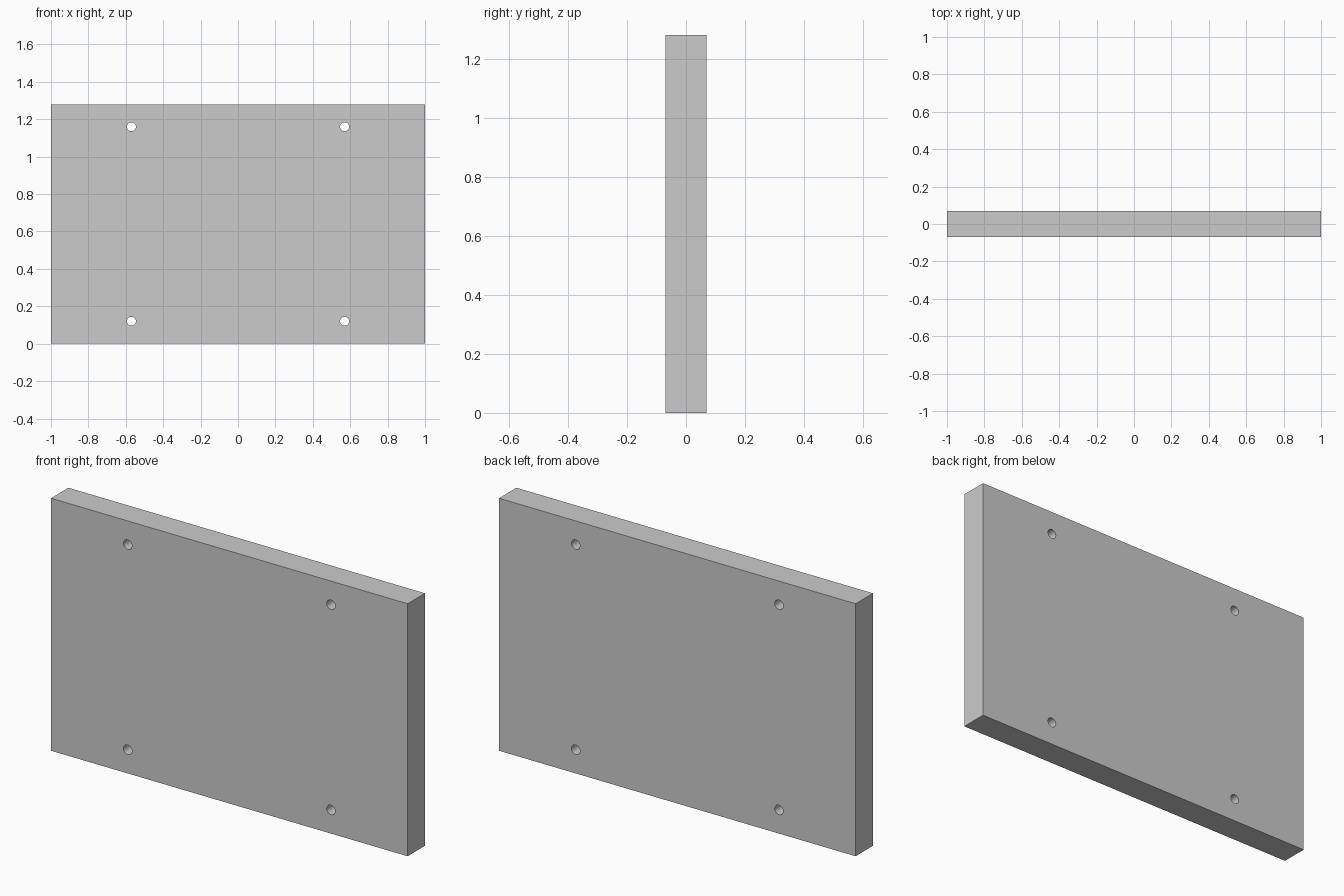
import bpy, bmesh
from math import pi, radians
from mathutils import Matrix

if "Cube" in bpy.data.objects:
    bpy.data.objects.remove(bpy.data.objects["Cube"])

WIDTH, DEPTH, HEIGHT = 2.0, 0.139, 1.28
HOLE_X, HOLE_INSET, HOLE_R = 0.57, 0.12, 0.024


def mesh_object(name, bm):
    mesh = bpy.data.meshes.new(name)
    bm.to_mesh(mesh)
    bm.free()
    obj = bpy.data.objects.new(name, mesh)
    bpy.context.collection.objects.link(obj)
    return obj


# Flat panel
bm = bmesh.new()
bmesh.ops.create_cube(bm, size=1, matrix=Matrix.Translation((0, 0, HEIGHT / 2))
                      @ Matrix.Diagonal((WIDTH, DEPTH, HEIGHT, 1)))
panel = mesh_object("mounting_panel", bm)

# Four through-hole cutters
bm = bmesh.new()
for x in (-HOLE_X, HOLE_X):
    for z in (HOLE_INSET, HEIGHT - HOLE_INSET):
        bmesh.ops.create_cone(bm, cap_ends=True, segments=32, radius1=HOLE_R,
                              radius2=HOLE_R, depth=DEPTH * 2,
                              matrix=Matrix.Translation((x, 0, z)) @ Matrix.Rotation(pi / 2, 4, 'X'))
cutter = mesh_object("hole_cutter", bm)
cutter.hide_render = True

# Drill the holes
bpy.context.view_layer.objects.active = panel
panel.select_set(True)
drill = panel.modifiers.new("screw_holes", 'BOOLEAN')
drill.operation = 'DIFFERENCE'
drill.solver = 'EXACT'
drill.object = cutter
bpy.ops.object.modifier_apply(modifier=drill.name)
bpy.data.objects.remove(cutter)
bpy.ops.object.shade_smooth_by_angle(angle=radians(30))
